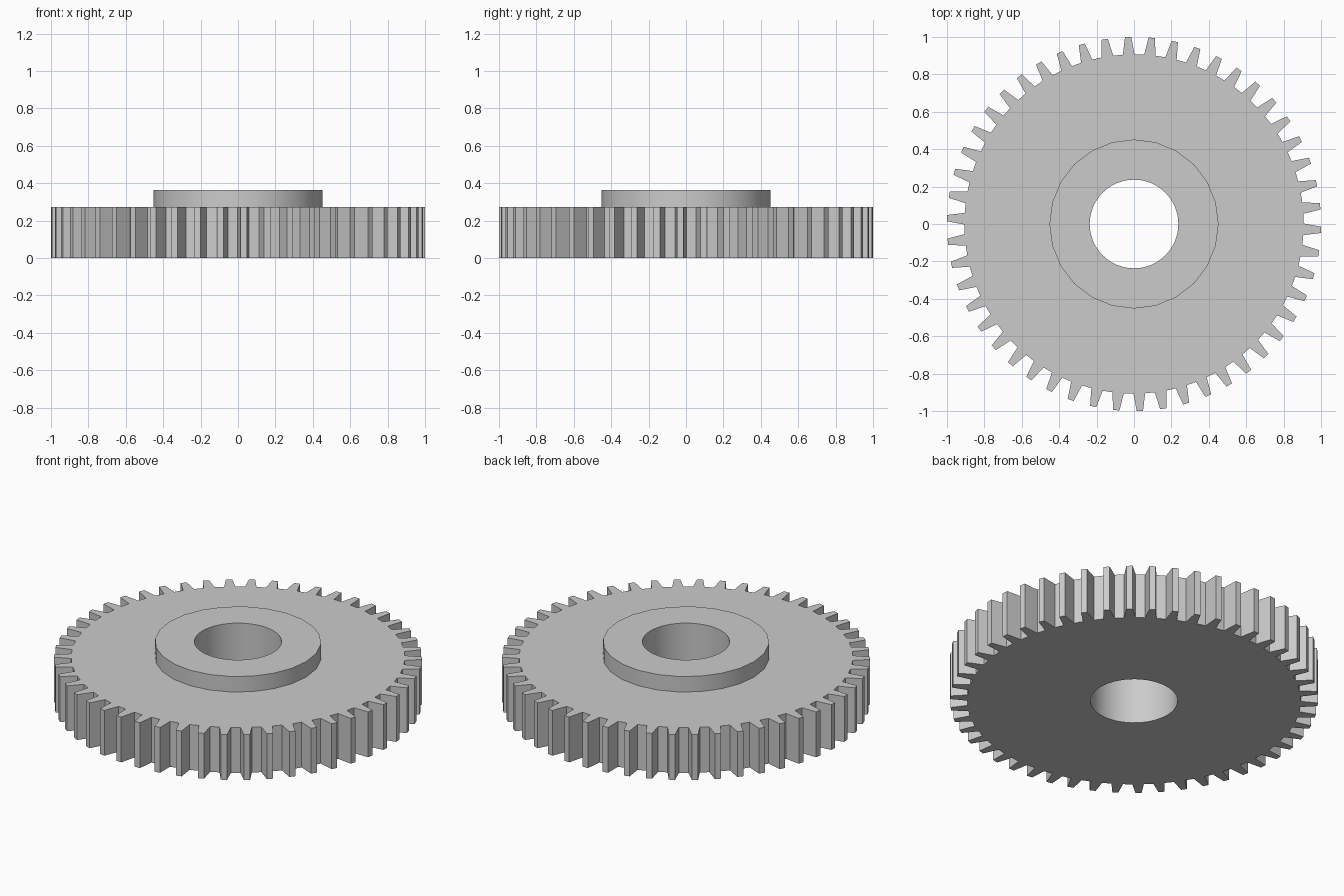
import bpy
import bmesh
import math

cube = bpy.data.objects.get("Cube")
if cube:
    bpy.data.objects.remove(cube, do_unlink=True)

TEETH = 50
ROOT_R, TIP_R = 0.907, 1.0
ROOT_HALF, TIP_HALF = 0.031, 0.017   # half widths of a tooth
HUB_R, BORE_R = 0.452, 0.237
DISC_Z, HUB_Z = 0.272, 0.365


def circle(radius, count):
    return [(radius * math.cos(2 * math.pi * i / count),
             radius * math.sin(2 * math.pi * i / count)) for i in range(count)]


def gear_outline():
    """One trapezoid tooth repeated around the rim."""
    points = []
    step = 2 * math.pi / TEETH
    for i in range(TEETH):
        a = (i + 0.75) * step
        for r, half in ((ROOT_R, -ROOT_HALF), (TIP_R, -TIP_HALF),
                        (TIP_R, TIP_HALF), (ROOT_R, ROOT_HALF)):
            b = a + math.asin(half / r)
            points.append((r * math.cos(b), r * math.sin(b)))
    return points


bm = bmesh.new()


def loop(points, z):
    verts = [bm.verts.new((x, y, z)) for x, y in points]
    for i, v in enumerate(verts):
        bm.edges.new((verts[i - 1], v))
    return verts


def wall(low, high):
    for i in range(len(low)):
        bm.faces.new((low[i - 1], low[i], high[i], high[i - 1]))


def ring_face(outer, inner):
    """Flat annulus between two loops at the same height."""
    edges = [bm.edges.get((l[i - 1], l[i])) for l in (outer, inner) for i in range(len(l))]
    bmesh.ops.triangle_fill(bm, use_beauty=True, use_dissolve=False, edges=edges)


rim_low, rim_high = loop(gear_outline(), 0), loop(gear_outline(), DISC_Z)
hub_low, hub_high = loop(circle(HUB_R, 24), DISC_Z), loop(circle(HUB_R, 24), HUB_Z)
bore_low, bore_high = loop(circle(BORE_R, 48), 0), loop(circle(BORE_R, 48), HUB_Z)

# Flat faces: underside, toothed disc top, hub top
ring_face(rim_low, bore_low)
ring_face(rim_high, hub_low)
ring_face(hub_high, bore_high)

# Upright walls: teeth, hub, bore
wall(rim_low, rim_high)
wall(hub_low, hub_high)
wall(bore_low, bore_high)

bmesh.ops.recalc_face_normals(bm, faces=bm.faces[:])
mesh = bpy.data.meshes.new("spur_gear")
bm.to_mesh(mesh)
bm.free()
gear = bpy.data.objects.new("spur_gear", mesh)
bpy.context.collection.objects.link(gear)

# Plain grey metal
grey = bpy.data.materials.new("light_grey")
grey.use_nodes = True
colour = (0.6, 0.6, 0.6, 1.0)
grey.diffuse_color = colour
grey.node_tree.nodes["Principled BSDF"].inputs["Base Color"].default_value = colour
mesh.materials.append(grey)

# Smooth round walls, crisp teeth
bpy.ops.object.select_all(action='DESELECT')
gear.select_set(True)
bpy.context.view_layer.objects.active = gear
bpy.ops.object.shade_smooth_by_angle(angle=math.radians(30))
